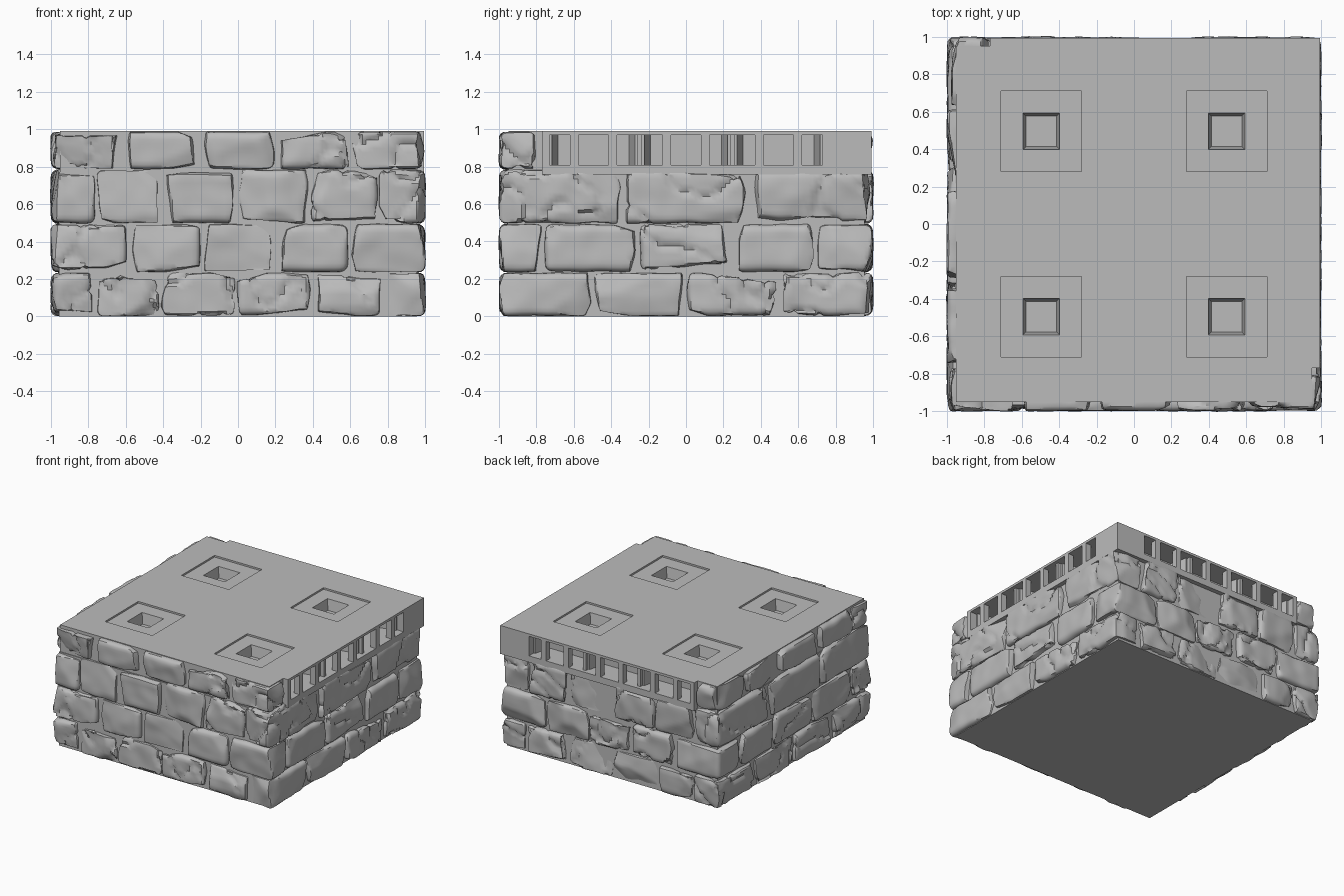
import bpy, bmesh, random
from math import pi, sqrt
from mathutils import Vector, Matrix, noise

random.seed(4)
if "Cube" in bpy.data.objects:
    bpy.data.objects.remove(bpy.data.objects["Cube"])

GREY = (0.5, 0.5, 0.5, 1)
stone_mat = bpy.data.materials.new("stone grey")
stone_mat.use_nodes = True
stone_mat.diffuse_color = GREY
stone_mat.node_tree.nodes["Principled BSDF"].inputs["Base Color"].default_value = GREY


def finish(bm, name):
    """Turn a bmesh into a named object with the stone material."""
    mesh = bpy.data.meshes.new(name)
    bm.to_mesh(mesh)
    bm.free()
    mesh.materials.append(stone_mat)
    obj = bpy.data.objects.new(name, mesh)
    bpy.context.collection.objects.link(obj)
    return obj


def activate(obj):
    bpy.ops.object.select_all(action="DESELECT")
    obj.select_set(True)
    bpy.context.view_layer.objects.active = obj


def prism(bm, outline, z0, z1):
    """Extrude a flat outline from z0 up to z1."""
    face = bm.faces.new([bm.verts.new((x, y, z0)) for x, y in outline])
    ext = bmesh.ops.extrude_face_region(bm, geom=[face])["geom"]
    for v in ext:
        if isinstance(v, bmesh.types.BMVert):
            v.co.z = z1
    bmesh.ops.recalc_face_normals(bm, faces=bm.faces)


def rect(x0, x1, y0, y1):
    return [(x0, y0), (x1, y0), (x1, y1), (x0, y1)]


def cut(target, cutter):
    mod = target.modifiers.new("cut", "BOOLEAN")
    mod.operation, mod.solver, mod.use_self = "DIFFERENCE", "EXACT", True
    mod.object = cutter
    cutter.hide_render = True
    activate(target)
    bpy.ops.object.modifier_apply(modifier=mod.name)
    bpy.data.objects.remove(cutter)


def rough_stone(lo, hi):
    """Rounded block, chipped by random planes and roughened with noise."""
    lo, hi = Vector(lo), Vector(hi)
    bm = bmesh.new()
    bmesh.ops.create_cube(bm, size=1)
    for v in bm.verts:
        v.co = [lo[k] + (v.co[k] + 0.5) * (hi[k] - lo[k]) for k in range(3)]
    for k in range(3):
        normal = Vector([float(j == k) for j in range(3)])
        n = max(2, round((hi[k] - lo[k]) / 0.023))
        for s in range(1, n):
            bmesh.ops.bisect_plane(bm, geom=bm.verts[:] + bm.edges[:] + bm.faces[:],
                                   plane_co=lo + normal * (hi[k] - lo[k]) * s / n,
                                   plane_no=normal)
    # round the edges
    r = random.uniform(0.03, 0.045)
    for v in bm.verts:
        core = Vector([min(max(v.co[k], lo[k] + r), hi[k] - r) for k in range(3)])
        v.co = core + (v.co - core).normalized() * r
    # chip flat facets off the outside
    for _ in range(14):
        n = Vector([random.gauss(0, 0.22) for _ in range(3)])
        n[random.choice((0, 0, 1, 1, 2))] += random.choice((-1, 1))
        n.normalize()
        limit = max(v.co.dot(n) for v in bm.verts) - random.uniform(0.008, 0.03)
        for v in bm.verts:
            over = v.co.dot(n) - limit
            if over > 0:
                v.co -= n * over
    # surface noise and occasional cracks
    bm.normal_update()
    shift = Vector([random.uniform(-9, 9) for _ in range(3)])
    cracked = random.random() < 0.45
    for v in bm.verts:
        d = 0.008 * noise.noise(v.co * 9 + shift)
        if cracked and abs(noise.noise(v.co * 4 + shift)) < 0.05:
            d -= 0.014
        v.co += v.normal * d
        v.co.z = min(max(v.co.z, 0.002), 0.985)
    return bm


# Masonry: joints of each course along x and along y
courses = [(0.0, 0.235), (0.235, 0.495), (0.495, 0.785), (0.785, 0.99)]
x_joints = [[-1, -0.75, -0.42, -0.01, 0.39, 0.77, 1],
            [-1, -0.59, -0.2, 0.2, 0.59, 1],
            [-1, -0.76, -0.4, 0, 0.39, 0.75, 1],
            [-1, -0.6, -0.2, 0.2, 0.61, 1]]
y_joints = [[-1, -0.5, 0, 0.5, 1],
            [-1, -0.76, -0.25, 0.25, 0.7, 1],
            [-1, -0.34, 0.33, 1],
            [-1, -0.77, -0.3, 0.2, 0.62, 1]]
DEPTH = 0.86
for i, (z0, z1) in enumerate(courses):
    xs, ys, top = x_joints[i], y_joints[i], i == 3
    blocks = []
    for a, b in zip(xs[1:-2], xs[2:-1]):
        blocks.append((a, b, -1, -DEPTH))
        if not top:
            blocks.append((a, b, DEPTH, 1))
    for a, b in zip(ys[1:-2], ys[2:-1]):
        blocks.append((-1, -DEPTH, a, b))
        if not top:
            blocks.append((DEPTH, 1, a, b))
    # corner stones belong to two walls; the top back left one gives way to the rails
    for x0, x1 in (xs[:2], xs[-2:]):
        for y0, y1 in (ys[:2], ys[-2:]):
            if top and y1 > 0:
                if x1 > 0:
                    continue
                x1 = -0.77
            blocks.append((x0, x1, y0, y1))
    course = bmesh.new()
    for x0, x1, y0, y1 in blocks:
        g = 0.003
        stone = rough_stone((x0 + g, y0 + g, z0 + g), (x1 - g, y1 - g, z1 - g))
        temp = bpy.data.meshes.new("temp")
        stone.to_mesh(temp)
        stone.free()
        course.from_mesh(temp)
        bpy.data.meshes.remove(temp)
    obj = finish(course, f"stone_course_{i + 1}")
    activate(obj)
    bpy.ops.object.shade_smooth_by_angle(angle=0.6)

# Mortar core behind the stones
bm = bmesh.new()
prism(bm, rect(-0.955, 0.955, -0.955, 0.955), 0, 0.77)
finish(bm, "mortar_core")

# Floor slab with straight rails on the left and back sides
E, R, S = 0.993, -0.95, -0.77
bm = bmesh.new()
prism(bm, [(R, R), (-R, R), (-R, S), (E, S), (E, E), (S, E), (S, -R), (R, -R)], 0.757, 0.99)
floor_slab = finish(bm, "floor_slab")

# Connector bays: three openings into one tapered cavity, repeated along both rails
bm = bmesh.new()
for swap in (False, True):
    def slot(outline):
        pts = [(p, E - d) if swap else (E - d, p) for p, d in outline]
        prism(bm, pts, 0.81, 0.97)
    for c in (-0.495, 0, 0.495):
        slot([(c - 0.225, 0.05), (c + 0.225, 0.05), (c + 0.19, 0.2), (c - 0.19, 0.2)])
        for a, b in ((-0.235, -0.125), (-0.08, 0.08), (0.125, 0.235)):
            slot([(c + a, -0.05), (c + b, -0.05), (c + b, 0.06), (c + a, 0.06)])
    for c in (-0.2475, 0.2475):
        slot([(c - 0.03, -0.05), (c + 0.03, -0.05), (c + 0.03, 0.03), (c - 0.03, 0.03)])
cut(floor_slab, finish(bm, "bay_cutter"))

# Four floor sockets: shallow square recess with a tapered pit
bm = bmesh.new()
for x in (-0.495, 0.495):
    for y in (-0.495, 0.495):
        prism(bm, rect(x - 0.215, x + 0.215, y - 0.215, y + 0.215), 0.976, 1.05)
        bmesh.ops.create_cone(bm, cap_ends=True, segments=4, radius1=0.082 * sqrt(2),
                              radius2=0.1 * sqrt(2), depth=0.1,
                              matrix=Matrix.Translation((x, y, 0.94)) @ Matrix.Rotation(pi / 4, 4, "Z"))
cut(floor_slab, finish(bm, "socket_cutter"))
